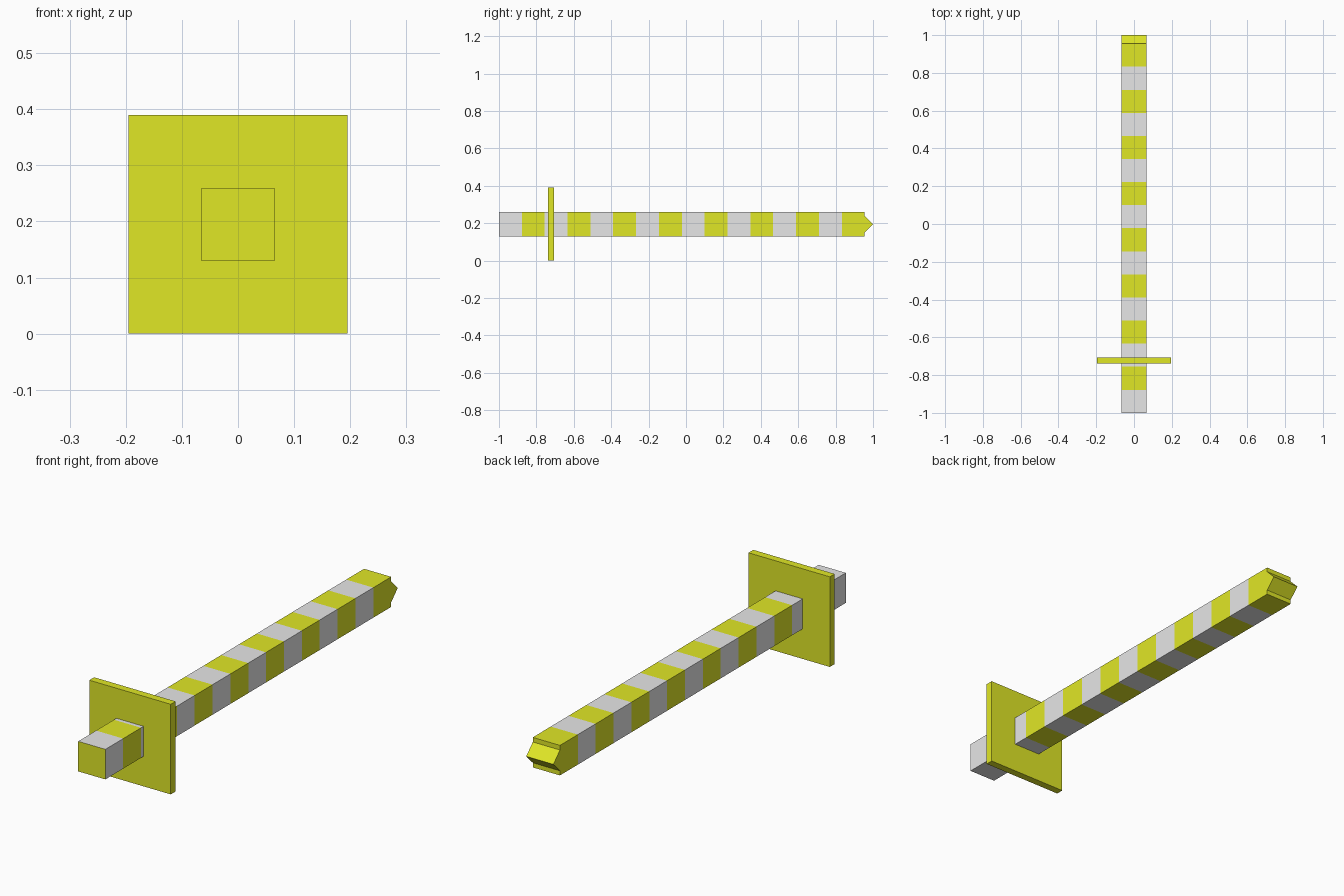
import bpy, bmesh

cube = bpy.data.objects.get("Cube")
if cube:
    bpy.data.objects.remove(cube, do_unlink=True)


def make_material(name, colour):
    mat = bpy.data.materials.new(name)
    mat.use_nodes = True
    mat.diffuse_color = colour
    mat.node_tree.nodes["Principled BSDF"].inputs["Base Color"].default_value = colour
    return mat


YELLOW = make_material("yellow", (0.755, 0.81, 0.02, 1))
GREY = make_material("light grey", (0.8, 0.8, 0.8, 1))

MID_Z = 0.195                 # height of the bar's axis
HALF = 0.065                  # half thickness of the bar
START, END = -1.0, 0.955      # bar ends along y
BANDS = 16


def finish(bm, name, mats):
    bmesh.ops.recalc_face_normals(bm, faces=bm.faces)
    mesh = bpy.data.meshes.new(name)
    bm.to_mesh(mesh)
    bm.free()
    for mat in mats:
        mesh.materials.append(mat)
    obj = bpy.data.objects.new(name, mesh)
    bpy.context.collection.objects.link(obj)
    return obj


# Striped square bar: rings along y, alternating grey and yellow bands
bm = bmesh.new()
corners = [(-HALF, -HALF), (HALF, -HALF), (HALF, HALF), (-HALF, HALF)]
rings = []
for i in range(BANDS + 1):
    y = START + (END - START) * i / BANDS
    rings.append([bm.verts.new((x, y, MID_Z + z)) for x, z in corners])
for i, (a, b) in enumerate(zip(rings, rings[1:])):
    for k in range(4):
        n = (k + 1) % 4
        face = bm.faces.new((a[k], a[n], b[n], b[k]))
        face.material_index = 1 if i % 2 == 0 else 0
for ring in (rings[0], rings[-1]):      # yellow end caps
    bm.faces.new(ring)
finish(bm, "striped_bar", [YELLOW, GREY])

# Wedge tip: triangular prism lying across the far end
bm = bmesh.new()
profile = [(END, -0.045), (1.0, 0.0), (END, 0.045)]
left, right = [[bm.verts.new((x, y, MID_Z + z)) for y, z in profile]
               for x in (HALF, -HALF)]
bm.faces.new(left)
bm.faces.new(right)
for k in range(2):
    bm.faces.new((left[k], left[k + 1], right[k + 1], right[k]))
finish(bm, "wedge_tip", [YELLOW])

# Square guard plate around the bar
bm = bmesh.new()
bmesh.ops.create_cube(bm, size=1)
bmesh.ops.scale(bm, vec=(0.39, 0.033, 0.39), verts=bm.verts)
bmesh.ops.translate(bm, vec=(0, -0.722, MID_Z), verts=bm.verts)
finish(bm, "guard_plate", [YELLOW])
